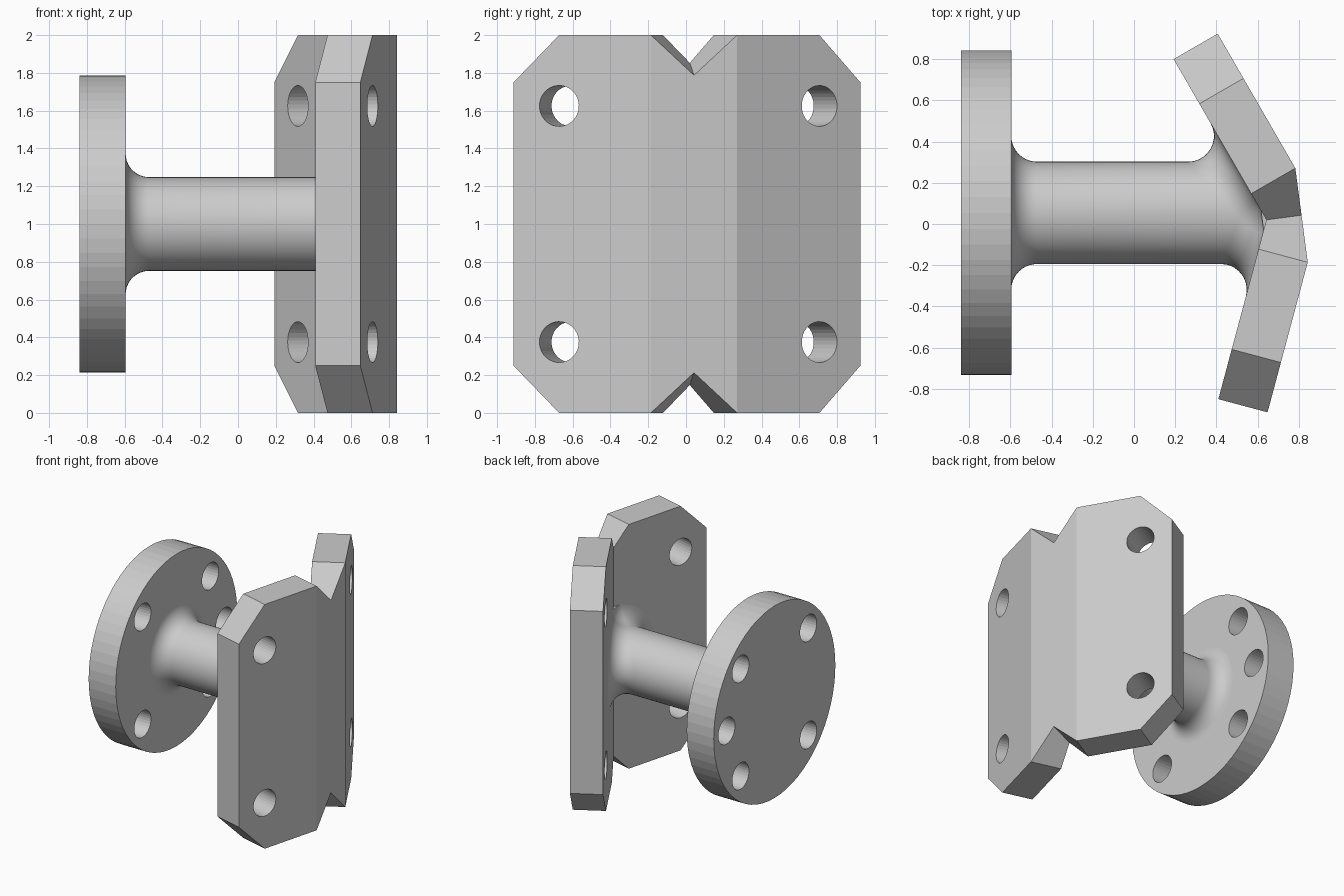
import bpy, bmesh
from math import sin, cos, radians, pi, asin
from mathutils import Vector, Matrix

if "Cube" in bpy.data.objects:
    bpy.data.objects.remove(bpy.data.objects["Cube"])

CY, CZ = 0.054, 1.0                  # shaft axis
R_SHAFT, FIL = 0.248, 0.125          # shaft radius, fillet radius
R_HOLE = 0.108
X0, X1 = -0.84, -0.595               # flange extents
P = Vector((0.642, 0.02, 0))         # inner bend line of the plate
LEN, THICK, NOTCH, CHAMFER = 0.9, 0.247, 0.147, 0.25
D1, N1 = Vector((-0.5, cos(pi/6), 0)), Vector((cos(pi/6), 0.5, 0))
A = radians(15)
D2, N2 = Vector((-sin(A), -cos(A), 0)), Vector((cos(A), -sin(A), 0))


def make_object(name, bm):
    bmesh.ops.recalc_face_normals(bm, faces=bm.faces[:])
    me = bpy.data.meshes.new(name)
    bm.to_mesh(me)
    bm.free()
    ob = bpy.data.objects.new(name, me)
    bpy.context.collection.objects.link(ob)
    return ob


def add_cylinder(bm, centre, axis, radius, depth, seg):
    rot = Vector((0, 0, 1)).rotation_difference(axis).to_matrix().to_4x4()
    bmesh.ops.create_cone(bm, cap_ends=True, segments=seg, radius1=radius,
                          radius2=radius, depth=depth,
                          matrix=Matrix.Translation(centre) @ rot)


def drill(ob, holes):
    """Cut a list of (centre, axis) holes through ob."""
    bm = bmesh.new()
    for c, axis in holes:
        add_cylinder(bm, c, axis, R_HOLE, 0.6, 32)
    cutter = make_object("hole_cutter", bm)
    cutter.hide_render = True
    mod = ob.modifiers.new("holes", 'BOOLEAN')
    mod.operation, mod.solver, mod.object = 'DIFFERENCE', 'EXACT', cutter
    bpy.context.view_layer.objects.active = ob
    bpy.ops.object.modifier_apply(modifier=mod.name)
    bpy.data.objects.remove(cutter)


# round flange with five bolt holes (45 degree pattern, one on the +y side)
bm = bmesh.new()
X = Vector((1, 0, 0))
add_cylinder(bm, Vector(((X0 + X1) / 2, CY, CZ)), X, 0.787, X1 - X0, 64)
flange = make_object("flange", bm)
drill(flange, [(Vector(((X0 + X1) / 2, CY + 0.62 * cos(radians(a)),
                        CZ + 0.62 * sin(radians(a)))), X)
               for a in (0, 45, 135, 225, 315)])

# bent plate: two convex halves, chamfered at the ends and notched at the bend
bend = [P + NOTCH * d + THICK * n for d, n in ((D1, N1), (D2, N2))]
mid = (bend[0] + bend[1]) / 2
bm = bmesh.new()
for (d, n), b in zip(((D1, N1), (D2, N2)), bend):
    half = bmesh.new()
    prof = [P, mid, b, P + LEN * d + THICK * n, P + LEN * d]
    face = half.faces.new([half.verts.new(p) for p in prof])
    ext = bmesh.ops.extrude_face_region(half, geom=[face])
    bmesh.ops.translate(half, vec=(0, 0, 2),
                        verts=[v for v in ext["geom"] if isinstance(v, bmesh.types.BMVert)])
    for z, up in ((2, 1), (0, -1)):
        for dist, side in ((NOTCH, -1), (LEN - CHAMFER, 1)):
            cut = bmesh.ops.bisect_plane(
                half, geom=half.verts[:] + half.edges[:] + half.faces[:], dist=1e-5,
                plane_co=P + dist * d + Vector((0, 0, z)),
                plane_no=side * d + Vector((0, 0, up)), clear_outer=True)
            edges = [e for e in cut["geom_cut"] if isinstance(e, bmesh.types.BMEdge)]
            bmesh.ops.edgenet_fill(half, edges=edges)
    # open the seam between the halves
    s = (mid - P).cross(Vector((0, 0, 1)))
    seam = [f for f in half.faces if all(abs((v.co - P).dot(s)) < 1e-5 for v in f.verts)]
    bmesh.ops.delete(half, geom=seam, context='FACES_ONLY')
    me = bpy.data.meshes.new("half")
    half.to_mesh(me)
    half.free()
    bm.from_mesh(me)
    bpy.data.meshes.remove(me)
bmesh.ops.remove_doubles(bm, verts=bm.verts[:], dist=1e-4)
plate = make_object("bent_plate", bm)
drill(plate, [(P + (LEN - 0.25) * d + THICK / 2 * n + Vector((0, 0, z)), n)
              for d, n in ((D1, N1), (D2, N2)) for z in (0.375, 1.625)])

# shaft, with a rolling-ball fillet into the flange and both plate faces
RB = R_SHAFT + FIL
STEPS = 10


def ball_x(y, n):
    return P.x - (FIL + n.y * (y - P.y)) / n.x


dy = FIL * (1 / N1.x - 1 / N2.x) / (N2.y / N2.x - N1.y / N1.x)
t = asin((P.y + dy - CY) / RB)       # angle at which the ball touches both faces
columns = []
for n, a, b in ((N1, t, pi - t), (N2, pi - t, 2 * pi + t)):
    columns += [(a + (b - a) * i / 32, n) for i in range(33)]

bm = bmesh.new()
rows = []
for a, n in columns:
    rad = Vector((0, sin(a), cos(a)))
    axis = Vector((0, CY, CZ))
    c = axis + rad * RB + X * (X1 + FIL)
    pts = [axis + rad * RB + X * (X1 - 0.05)]
    for i in range(STEPS + 1):
        u = pi / 2 * i / STEPS
        pts.append(c - FIL * (X * cos(u) + rad * sin(u)))
    c = axis + rad * RB
    c.x = ball_x(c.y, n)
    for i in range(STEPS + 1):
        pts.append(c + FIL * (-rad).slerp(n, i / STEPS))
    pts.append(pts[-1] + 0.08 * n)
    rows.append([bm.verts.new(p) for p in pts])
for r, q in zip(rows, rows[1:] + rows[:1]):
    for i in range(len(r) - 1):
        bm.faces.new((r[i], r[i + 1], q[i + 1], q[i]))
bmesh.ops.remove_doubles(bm, verts=bm.verts[:], dist=1e-5)
shaft = make_object("shaft", bm)
bpy.ops.object.select_all(action='DESELECT')
shaft.select_set(True)
bpy.context.view_layer.objects.active = shaft
bpy.ops.object.shade_smooth_by_angle(angle=radians(35))
